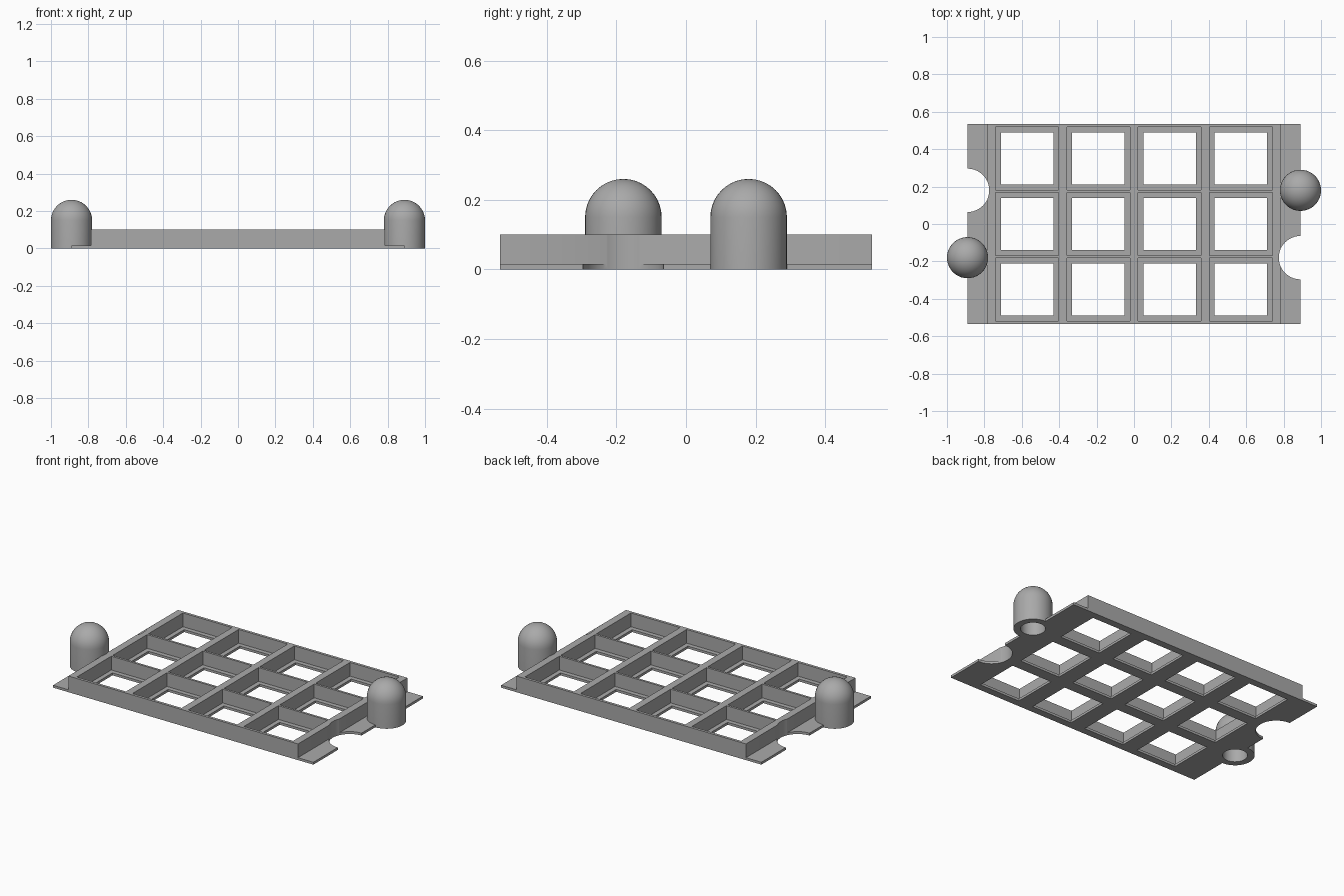
import bpy, bmesh, math
from mathutils import Matrix

if "Cube" in bpy.data.objects:
    bpy.data.objects.remove(bpy.data.objects["Cube"])

grey = bpy.data.materials.new("mid_grey")
grey.diffuse_color = (0.4, 0.4, 0.4, 1)
grey.use_nodes = True
grey.node_tree.nodes["Principled BSDF"].inputs["Base Color"].default_value = grey.diffuse_color


def finish(bm, name):
    bmesh.ops.recalc_face_normals(bm, faces=bm.faces)
    me = bpy.data.meshes.new(name)
    bm.to_mesh(me)
    bm.free()
    ob = bpy.data.objects.new(name, me)
    bpy.context.collection.objects.link(ob)
    me.materials.append(grey)
    return ob


def add_box(bm, cx, cy, sx, sy, z0, z1):
    m = Matrix.Translation((cx, cy, (z0 + z1) / 2)) @ Matrix.Diagonal((sx, sy, z1 - z0, 1))
    bmesh.ops.create_cube(bm, size=1, matrix=m)


def add_cylinder(bm, cx, cy, r, z0, z1):
    bmesh.ops.create_cone(bm, cap_ends=True, segments=48, radius1=r, radius2=r,
                          depth=z1 - z0, matrix=Matrix.Translation((cx, cy, (z0 + z1) / 2)))


def cut(target, bm, name):
    cutter = finish(bm, name)
    cutter.hide_render = True
    mod = target.modifiers.new(name, 'BOOLEAN')
    mod.operation, mod.solver, mod.object = 'DIFFERENCE', 'EXACT', cutter
    bpy.context.view_layer.objects.active = target
    bpy.ops.object.modifier_apply(modifier=name)
    bpy.data.objects.remove(cutter)


def smooth(ob):
    bpy.ops.object.select_all(action='DESELECT')
    ob.select_set(True)
    bpy.context.view_layer.objects.active = ob
    bpy.ops.object.shade_smooth_by_angle(angle=math.radians(30))


PLATE_Z, TOP_Z, HALF_Y = 0.015, 0.1, 0.535
PIN_X, PIN_Y, PIN_R = 0.89, 0.18, 0.11
BORE_R = 0.07

# tray body: stepped profile with thin side flanges, extruded along y
bm = bmesh.new()
profile = [(-0.89, 0), (0.89, 0), (0.89, PLATE_Z), (0.785, PLATE_Z),
           (0.785, TOP_Z), (-0.785, TOP_Z), (-0.785, PLATE_Z), (-0.89, PLATE_Z)]
face = bm.faces.new([bm.verts.new((x, -HALF_Y, z)) for x, z in profile])
ext = bmesh.ops.extrude_face_region(bm, geom=[face])
bmesh.ops.translate(bm, vec=(0, 2 * HALF_Y, 0),
                    verts=[g for g in ext['geom'] if isinstance(g, bmesh.types.BMVert)])
tray = finish(bm, "compartment_tray")

# pockets, then smaller windows through the floor that leave a ledge
centres = [((i - 1.5) * 0.381, (j - 1) * 0.35) for i in range(4) for j in range(3)]
for name, size, z0 in (("pockets", 0.336, PLATE_Z), ("windows", 0.28, -0.1)):
    bm = bmesh.new()
    for cx, cy in centres:
        add_box(bm, cx, cy, size, size, z0, 0.3)
    cut(tray, bm, name)

# round notches that receive the neighbouring pins, and bores under own pins
bm = bmesh.new()
for s in (-1, 1):
    add_cylinder(bm, s * PIN_X, -s * PIN_Y, 0.116, -0.1, 0.3)
    add_cylinder(bm, s * PIN_X, s * PIN_Y, BORE_R, -0.1, 0.3)
cut(tray, bm, "notches")
smooth(tray)

# hollow round-topped pins
dome_z = 0.15
for s, name in ((-1, "left_pin"), (1, "right_pin")):
    bm = bmesh.new()
    pts = [(0, dome_z), (BORE_R, dome_z), (BORE_R, 0), (PIN_R, 0)]
    pts += [(PIN_R * math.cos(math.pi / 2 * k / 10), dome_z + PIN_R * math.sin(math.pi / 2 * k / 10))
            for k in range(11)]
    verts = [bm.verts.new((r, 0, z)) for r, z in pts]
    edges = [bm.edges.new(p) for p in zip(verts, verts[1:])]
    bmesh.ops.spin(bm, geom=verts + edges, axis=(0, 0, 1), cent=(0, 0, 0),
                   angle=2 * math.pi, steps=40)
    bmesh.ops.remove_doubles(bm, verts=bm.verts, dist=1e-4)
    bmesh.ops.translate(bm, vec=(s * PIN_X, s * PIN_Y, 0), verts=bm.verts)
    smooth(finish(bm, name))
